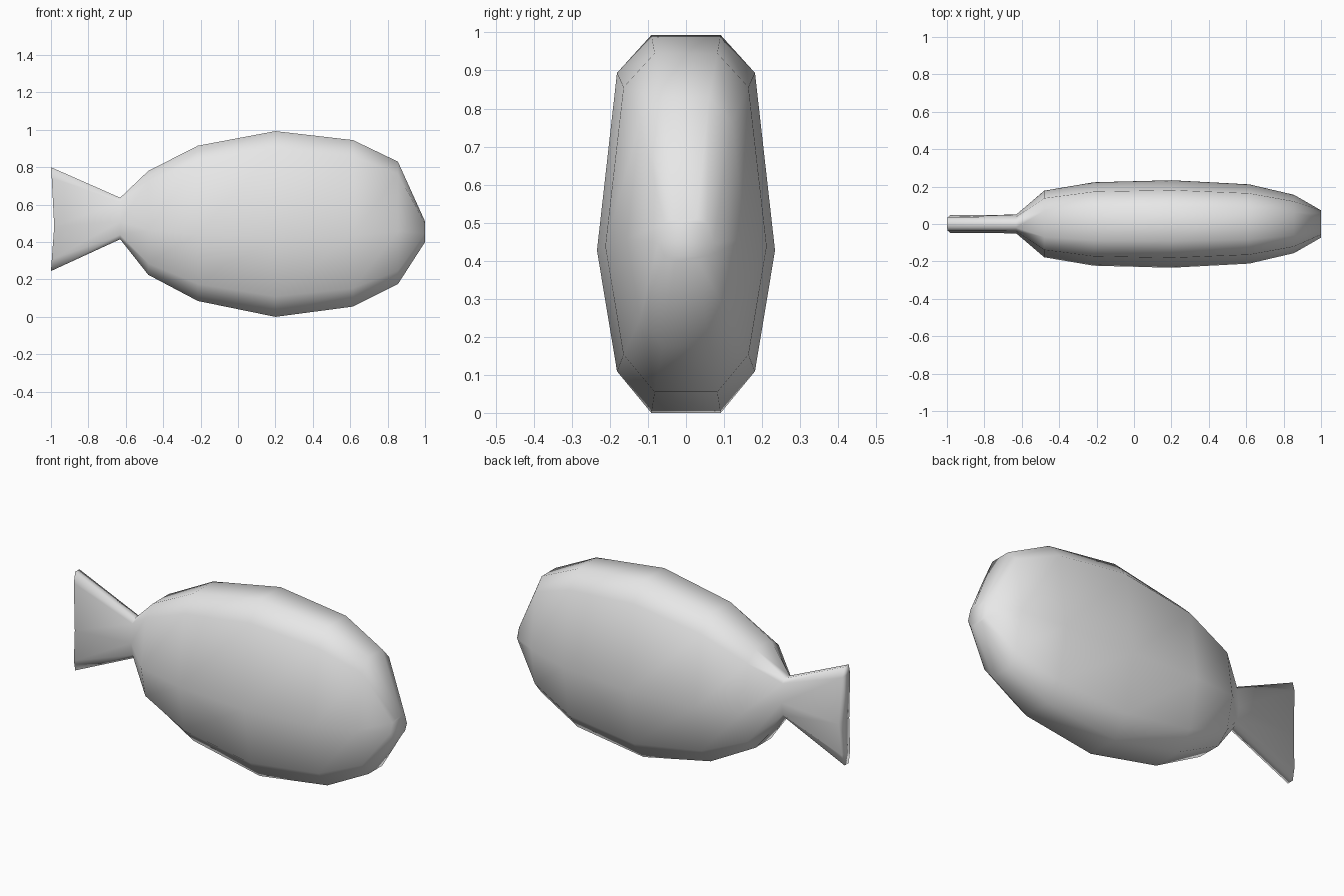
import bpy
import bmesh

cube = bpy.data.objects.get("Cube")
if cube:
    bpy.data.objects.remove(cube, do_unlink=True)

grey = bpy.data.materials.new("plain grey")
grey.use_nodes = True
colour = (0.8, 0.8, 0.8, 1)
grey.diffuse_color = colour
grey.node_tree.nodes["Principled BSDF"].inputs["Base Color"].default_value = colour

# Half of the ten-sided section: (share of half width, share of height)
half = [(0.39, 1), (0.775, 0.9), (1, 0.43), (0.775, 0.11), (0.39, 0)]
section = half + [(-w, h) for w, h in reversed(half)]

# Stations from tail to nose: x, bottom, top, half width
stations = [
    (-1.0, 0.245, 0.8, 0.047),
    (-0.63, 0.415, 0.637, 0.05),
    (-0.48, 0.225, 0.78, 0.178),
    (-0.215, 0.085, 0.915, 0.223),
    (0.2, 0.0, 0.993, 0.234),
    (0.615, 0.055, 0.945, 0.212),
    (0.855, 0.175, 0.83, 0.156),
    (1.0, 0.4, 0.51, 0.073),
]

bm = bmesh.new()
rings = []
for x, low, high, width in stations:
    rings.append([bm.verts.new((x, w * width, low + h * (high - low)))
                  for w, h in section])

# Notch in the rear edge of the tail
for v, (w, h) in zip(rings[0], section):
    v.co.x += 0.02 * (1 - abs(2 * h - 1))

# Skin between the stations
count = len(section)
for a, b in zip(rings, rings[1:]):
    for i in range(count):
        j = (i + 1) % count
        bm.faces.new((a[i], a[j], b[j], b[i]))

# Tail and nose caps, as strips across the section
for ring in (rings[0], rings[-1]):
    for i in range(len(half) - 1):
        bm.faces.new((ring[i], ring[i + 1], ring[count - 2 - i], ring[count - 1 - i]))

bmesh.ops.recalc_face_normals(bm, faces=bm.faces)
for face in bm.faces:
    face.smooth = True

mesh = bpy.data.meshes.new("fish_body")
bm.to_mesh(mesh)
bm.free()
mesh.materials.append(grey)
fish = bpy.data.objects.new("fish_body", mesh)
bpy.context.collection.objects.link(fish)
